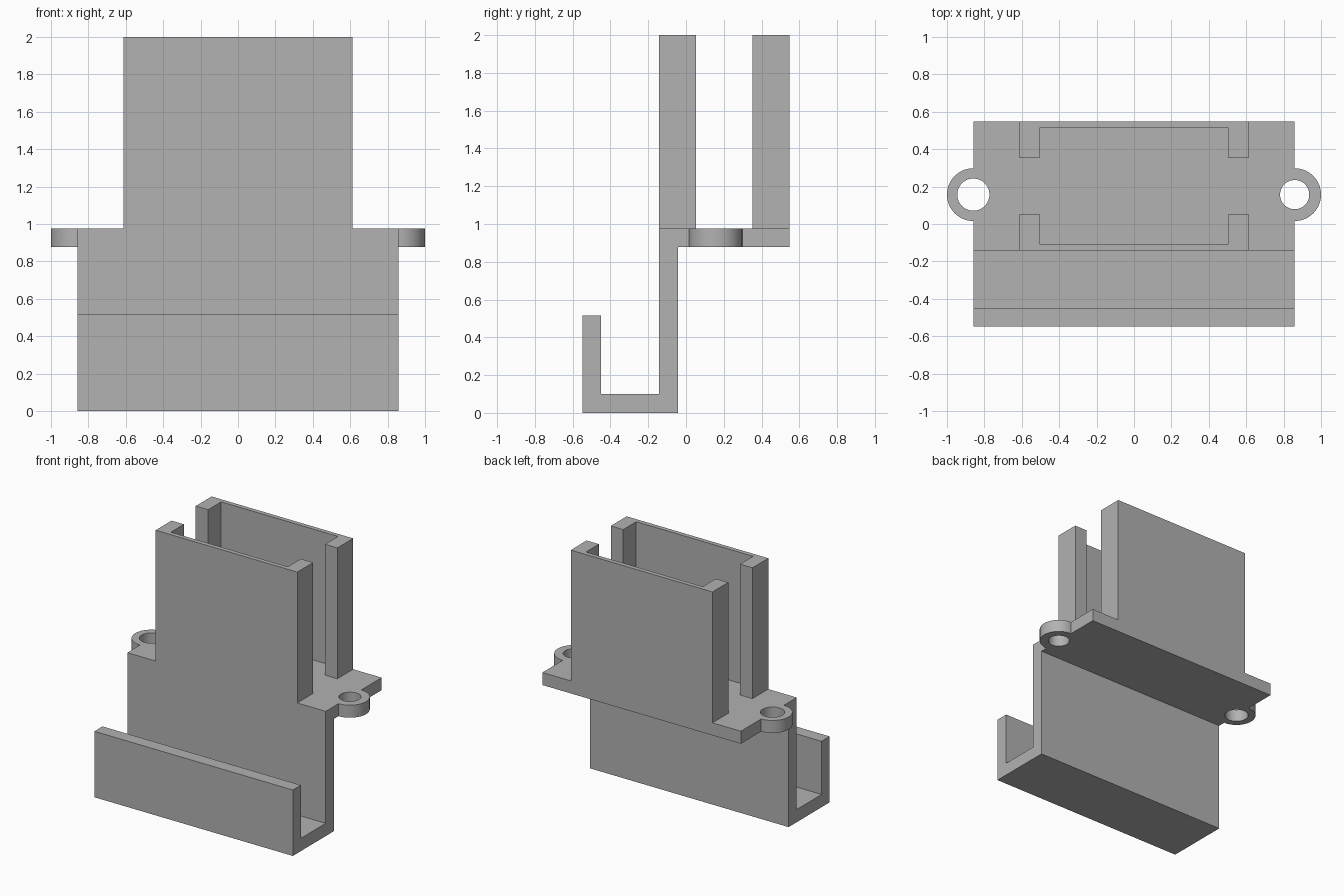
import bpy, bmesh, math
from mathutils import Vector

cube = bpy.data.objects.get("Cube")
if cube:
    bpy.data.objects.remove(cube, do_unlink=True)

grey = bpy.data.materials.new("plain grey")
grey.use_nodes = True
colour = (0.445, 0.445, 0.445, 1)
grey.diffuse_color = colour
grey.node_tree.nodes["Principled BSDF"].inputs["Base Color"].default_value = colour

# Main dimensions
HALF_W = 0.859          # half width of plate and bracket
BACK, FRONT = 0.549, -0.549
WALL_Y = -0.142         # front face of the tall wall
THICK = 0.1
PLATE_LOW, PLATE_TOP, TOP = 0.878, 0.976, 2.0
EAR_Y = 0.157


def extrude(name, points, direction):
    """Solid made by sweeping a closed planar outline along a vector."""
    bm = bmesh.new()
    face = bm.faces.new([bm.verts.new(p) for p in points])
    new = bmesh.ops.extrude_face_region(bm, geom=[face])["geom"]
    bmesh.ops.translate(bm, vec=Vector(direction),
                        verts=[g for g in new if isinstance(g, bmesh.types.BMVert)])
    bmesh.ops.recalc_face_normals(bm, faces=bm.faces)
    mesh = bpy.data.meshes.new(name)
    bm.to_mesh(mesh)
    bm.free()
    mesh.materials.append(grey)
    obj = bpy.data.objects.new(name, mesh)
    bpy.context.collection.objects.link(obj)
    return obj


def disc(name, x, radius, low, high):
    """Upright cylinder centred on an ear."""
    ring = [(x + radius * math.cos(a), EAR_Y + radius * math.sin(a), low)
            for a in (math.tau * i / 64 for i in range(64))]
    return extrude(name, ring, (0, 0, high - low))


def combine(target, other, operation):
    """Boolean with a helper that is removed afterwards."""
    other.hide_render = True
    mod = target.modifiers.new(operation, "BOOLEAN")
    mod.operation, mod.solver, mod.object = operation, "EXACT", other
    bpy.ops.object.select_all(action="DESELECT")
    bpy.context.view_layer.objects.active = target
    target.select_set(True)
    bpy.ops.object.modifier_apply(modifier=mod.name)
    bpy.data.objects.remove(other, do_unlink=True)


# Hook channel, tall wall and plate as one bent profile
profile = [(FRONT, 0), (WALL_Y + THICK, 0), (WALL_Y + THICK, PLATE_LOW),
           (BACK, PLATE_LOW), (BACK, PLATE_TOP), (WALL_Y, PLATE_TOP),
           (WALL_Y, THICK), (FRONT + THICK, THICK),
           (FRONT + THICK, 0.516), (FRONT, 0.516)]
bracket = extrude("hook_bracket", [(-HALF_W, y, z) for y, z in profile],
                  (2 * HALF_W, 0, 0))

# Round screw ears, the left and right holes differ slightly
for side, hole in ((-1, 0.086), (1, 0.078)):
    x = side * HALF_W
    combine(bracket, disc("ear", x, 0.141, PLATE_LOW, PLATE_TOP), "UNION")
    combine(bracket, disc("hole", x, hole, PLATE_LOW - THICK, PLATE_TOP + THICK),
            "DIFFERENCE")

bpy.context.view_layer.objects.active = bracket
bracket.select_set(True)
bpy.ops.object.shade_smooth_by_angle(angle=math.radians(30))

# Two facing U-shaped holder walls standing on the plate
OUT, IN = 0.613, 0.506
for name, face_y, toward in (("front_holder_wall", WALL_Y, 1),
                             ("back_holder_wall", BACK, -1)):
    skin, lip = face_y + toward * 0.035, face_y + toward * 0.196
    outline = [(-OUT, face_y), (OUT, face_y), (OUT, lip), (IN, lip),
               (IN, skin), (-IN, skin), (-IN, lip), (-OUT, lip)]
    extrude(name, [(x, y, PLATE_TOP) for x, y in outline],
            (0, 0, TOP - PLATE_TOP))
